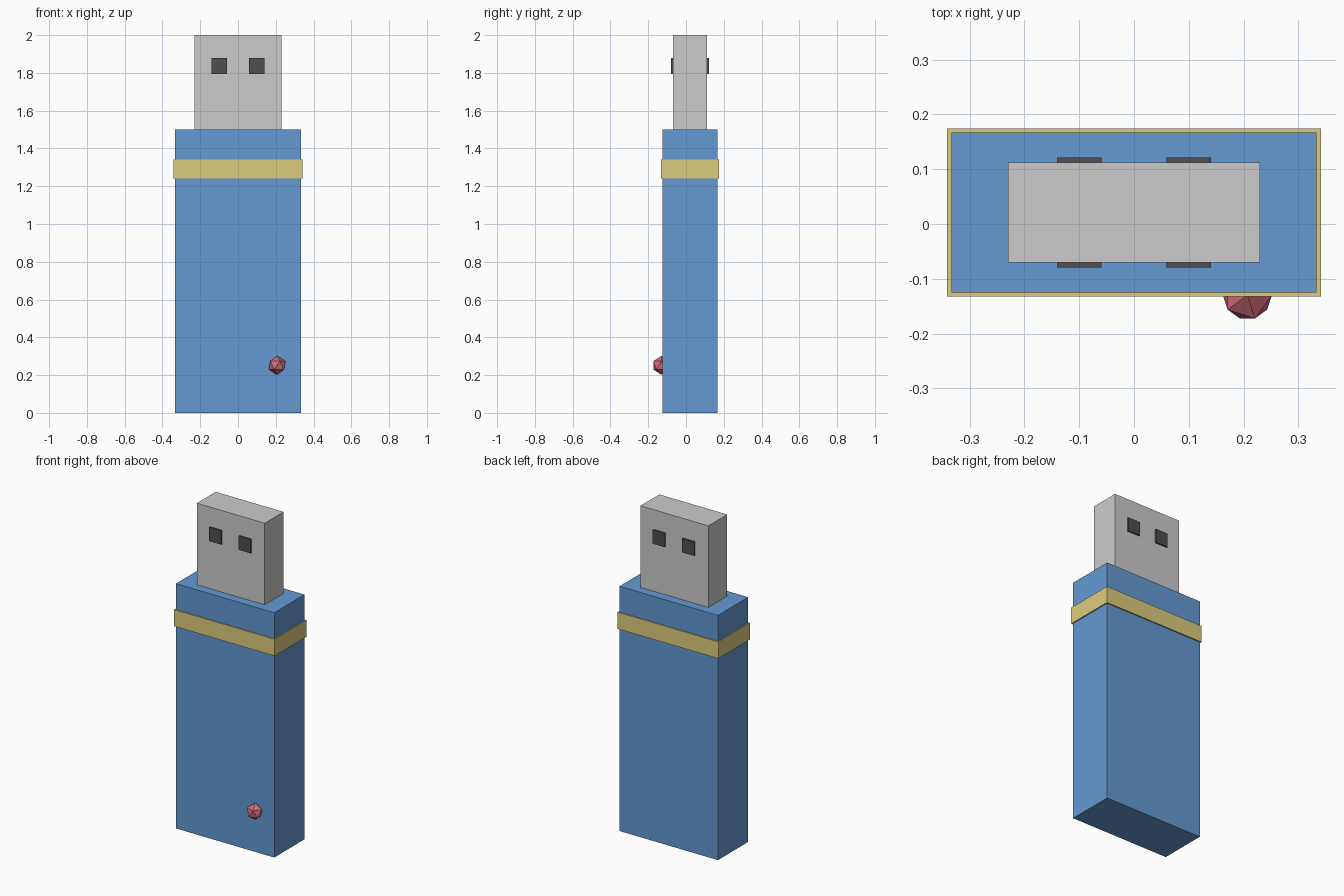
import bpy

if "Cube" in bpy.data.objects:
    bpy.data.objects.remove(bpy.data.objects["Cube"])

CENTRE_Y = 0.021


def material(name, color):
    mat = bpy.data.materials.new(name)
    mat.diffuse_color = color
    mat.use_nodes = True
    mat.node_tree.nodes["Principled BSDF"].inputs["Base Color"].default_value = mat.diffuse_color
    return mat


def box(name, width, depth, z_low, z_high, x=0.0, mat=None):
    bpy.ops.mesh.primitive_cube_add(size=1, location=(x, CENTRE_Y, (z_low + z_high) / 2))
    ob = bpy.context.object
    ob.name = name
    ob.scale = (width, depth, z_high - z_low)
    bpy.ops.object.transform_apply(location=False, rotation=False, scale=True)
    if mat:
        ob.data.materials.append(mat)
    return ob


blue = material("blue_plastic", (0.13, 0.32, 0.65, 1))
yellow = material("yellow_trim", (0.72, 0.60, 0.20, 1))
dark = material("dark_contact", (0.08, 0.08, 0.09, 1))
red = material("red_light", (0.65, 0.15, 0.20, 1))

# Casing, trim band and metal plug
box("casing", 0.667, 0.292, 0.0, 1.5, mat=blue)
box("trim_band", 0.682, 0.307, 1.24, 1.342, mat=yellow)
box("plug", 0.46, 0.182, 1.5, 2.0)

# Square plug windows, showing on both faces
for side, x in (("left", -0.1), ("right", 0.1)):
    box(f"plug_window_{side}", 0.082, 0.2, 1.795, 1.88, x=x, mat=dark)

# Faceted indicator light, half sunk in the front
bpy.ops.mesh.primitive_ico_sphere_add(subdivisions=1, radius=0.05, location=(0.207, -0.13, 0.252))
light = bpy.context.object
light.name = "indicator_light"
light.data.materials.append(red)
